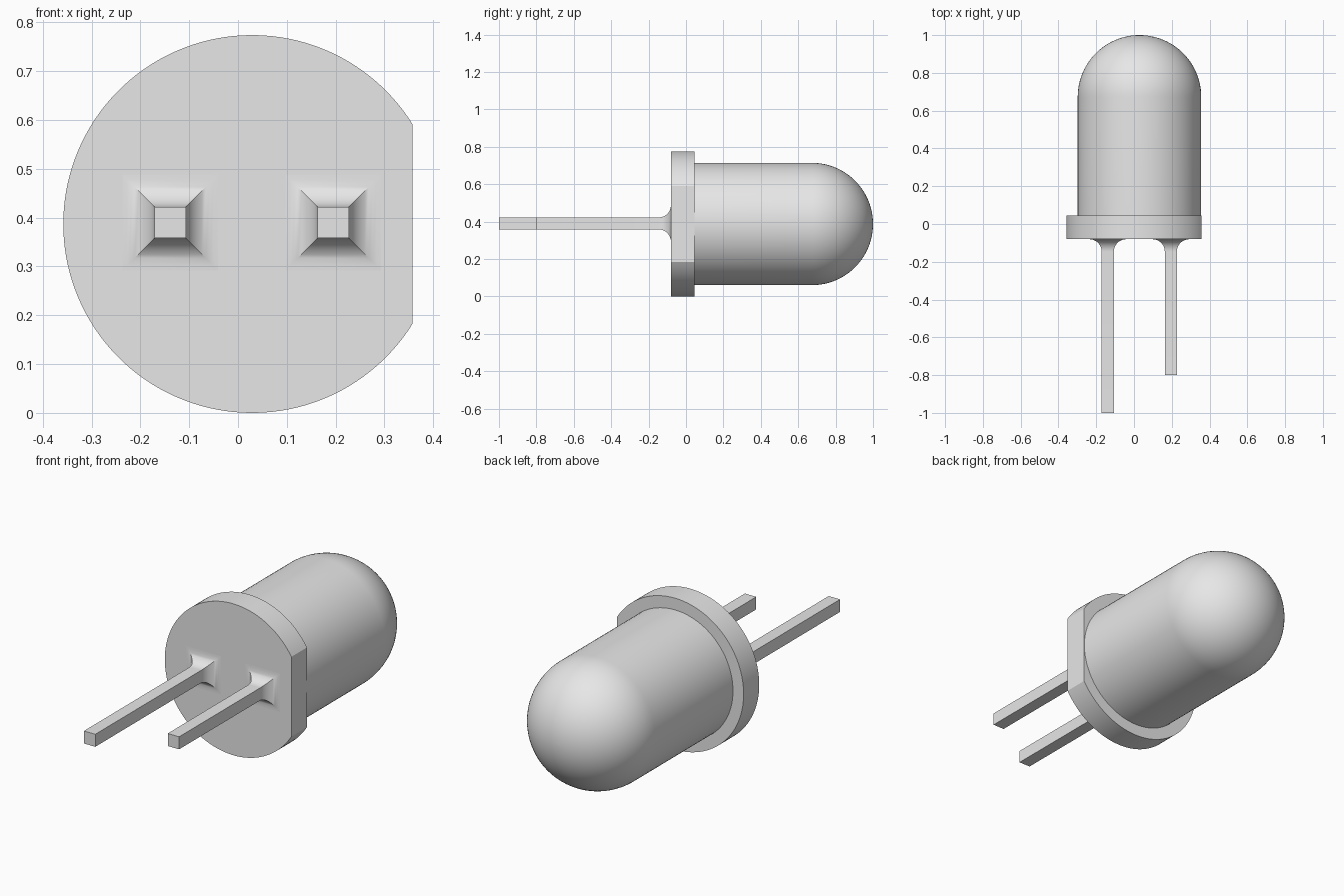
import bpy, bmesh, math

if "Cube" in bpy.data.objects:
    bpy.data.objects.remove(bpy.data.objects["Cube"], do_unlink=True)

CX, CZ = 0.029, 0.387      # axis of the round parts, running along y

grey = bpy.data.materials.new("light_grey")
grey.use_nodes = True
grey.diffuse_color = (0.8, 0.8, 0.8, 1)
grey.node_tree.nodes["Principled BSDF"].inputs["Base Color"].default_value = (0.8, 0.8, 0.8, 1)


def loft(name, rings):
    """Skin a list of closed rings and cap both ends."""
    bm = bmesh.new()
    loops = [[bm.verts.new(p) for p in ring] for ring in rings]
    n = len(loops[0])
    for a, b in zip(loops, loops[1:]):
        for i in range(n):
            j = (i + 1) % n
            bm.faces.new((a[i], a[j], b[j], b[i]))
    bm.faces.new(loops[0])
    bm.faces.new(loops[-1])
    bmesh.ops.recalc_face_normals(bm, faces=bm.faces)
    mesh = bpy.data.meshes.new(name)
    bm.to_mesh(mesh)
    bm.free()
    mesh.materials.append(grey)
    obj = bpy.data.objects.new(name, mesh)
    bpy.context.collection.objects.link(obj)
    bpy.ops.object.select_all(action='DESELECT')
    obj.select_set(True)
    bpy.context.view_layer.objects.active = obj
    bpy.ops.object.shade_smooth_by_angle(angle=math.radians(30))
    return obj


def arc(radius, y, start, end, count):
    angles = [start + (end - start) * i / count for i in range(count + 1)]
    return [(CX + radius * math.cos(a), y, CZ + radius * math.sin(a)) for a in angles]


def square(cx, half, y):
    cz = 0.39
    return [(cx - half, y, cz - half), (cx + half, y, cz - half),
            (cx + half, y, cz + half), (cx - half, y, cz + half)]


# Flange: a disc with one flat side at +x
R = 0.387
cut = math.acos((0.358 - CX) / R)
loft("flange", [arc(R, y, cut, 2 * math.pi - cut, 120) for y in (-0.08, 0.046)])

# Lens: cylinder closed by a hemisphere
r, dome_y, seg = 0.327, 0.673, 96
profile = [(r, 0.0)]
for i in range(24):
    t = math.pi / 2 * i / 24
    profile.append((r * math.cos(t), dome_y + r * math.sin(t)))
profile.append((0.002, dome_y + r))
loft("lens", [arc(rad, y, 0, 2 * math.pi * (seg - 1) / seg, seg - 1) for rad, y in profile])

# Square leads, flaring in a concave fillet where they meet the flange
half, fillet = 0.032, 0.066
for name, x, tip in (("long_lead", -0.139, -1.0), ("short_lead", 0.195, -0.8)):
    rings = [square(x, half, tip)]
    for i in range(13):
        t = math.pi / 2 * i / 12
        rings.append(square(x, half + fillet * (1 - math.cos(t)),
                            -0.0805 - fillet * (1 - math.sin(t))))
    loft(name, rings)
